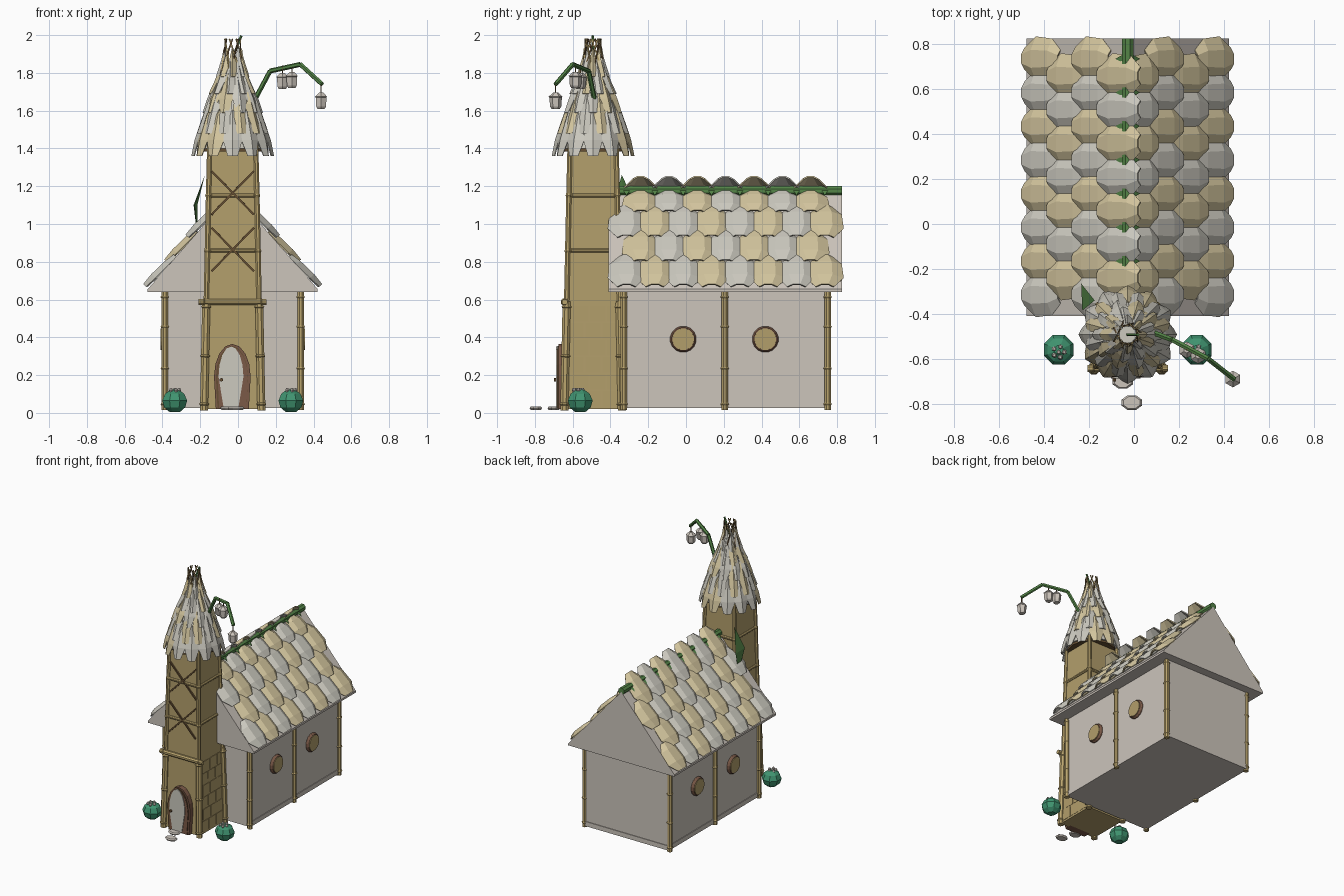
import bpy, math
from mathutils import Vector, Matrix

if "Cube" in bpy.data.objects:
    bpy.data.objects.remove(bpy.data.objects["Cube"])

def material(name, srgb):
    m = bpy.data.materials.new(name)
    m.diffuse_color = [*(((c + .055) / 1.055) ** 2.4 for c in srgb), 1]
    m.use_nodes = True
    m.node_tree.nodes["Principled BSDF"].inputs["Base Color"].default_value = m.diffuse_color
    return m

WALL = material("plaster", (.80, .77, .735))
PALE = material("pale_shingle", (.80, .79, .75))
CREAM = material("cream_shingle", (.83, .775, .62))
TAN = material("tan_clay", (.70, .62, .42))
BAMBOO = material("bamboo", (.73, .645, .43))
BROWN = material("brown_wood", (.48, .35, .28))
DARK = material("dark_wood", (.40, .31, .20))
GREEN = material("vine_green", (.33, .52, .28))
TEAL = material("bush_green", (.25, .58, .44))

def mesh(name, verts, faces, mats, idx=None):
    me = bpy.data.meshes.new(name)
    me.from_pydata([tuple(v) for v in verts], [], faces)
    for m in (mats if isinstance(mats, list) else [mats]):
        me.materials.append(m)
    if idx:
        me.polygons.foreach_set("material_index", idx)
    ob = bpy.data.objects.new(name, me)
    bpy.context.collection.objects.link(ob)
    return ob

def loft(name, rings, mat):
    """Closed skin through rings of equal point count."""
    n = len(rings[0])
    faces = [(r * n + i, r * n + (i + 1) % n, (r + 1) * n + (i + 1) % n, (r + 1) * n + i)
             for r in range(len(rings) - 1) for i in range(n)]
    faces += [tuple(reversed(range(n))), tuple(range((len(rings) - 1) * n, len(rings) * n))]
    return mesh(name, [v for r in rings for v in r], faces, mat)

def rod(name, p0, p1, profile, mat, sides=8):
    """Lathe along p0-p1; profile is (fraction, radius) pairs."""
    p0, p1 = Vector(p0), Vector(p1)
    q = (p1 - p0).to_track_quat('Z', 'Y')
    return loft(name, [[p0.lerp(p1, f) + q @ Vector((r * math.cos(2 * math.pi * (i + .5) / sides),
                r * math.sin(2 * math.pi * (i + .5) / sides), 0)) for i in range(sides)]
                for f, r in profile], mat)

def bamboo(name, p0, p1, r, joints=(.04, .5, .96)):
    prof = [(0, r)]
    for j in joints:
        prof += [(j - .012, r), (j, r * 1.25), (j + .012, r)]
    return rod(name, p0, p1, prof + [(1, r * .92)], BAMBOO)

def stick(name, p0, p1, r, mat, sides=5):
    return rod(name, p0, p1, [(0, r), (1, r)], mat, sides)

def box(name, lo, hi, mat):
    return loft(name, [[(lo[0], lo[1], z), (hi[0], lo[1], z), (hi[0], hi[1], z), (lo[0], hi[1], z)]
                       for z in (lo[2], hi[2])], mat)

def plate(name, pts, y0, y1, mat):
    """Outline of (x, z) points extruded along y."""
    return loft(name, [[(x, y, z) for x, z in pts] for y in (y1, y0)], mat)

# ---- Hall ----
CX, RIDGE, EAVE, HALF = -.028, 1.17, .645, .45
box("hall_walls", (-.385, -.33, .025), (.33, .76, .66), WALL)
box("base_trim", (-.39, -.325, .025), (.335, .765, .06), WALL)
gable = [(CX - HALF, .64), (CX + HALF, .64), (CX + HALF, .655), (CX, RIDGE), (CX - HALF, .655)]
plate("roof_gable", gable, -.41, .825, WALL)
for s in (-1, 1):
    x = CX + s * .36
    for y in (-.33, .205, .75):
        bamboo("hall_post", (x, y, .015), (x, y, .645), .019, (.05, .35, .7, .95))
    # round windows
    for y in (-.015, .42):
        rod("window_frame", (x - s * .02, y, .39), (x + s * .018, y, .39),
            [(0, .07), (.7, .07), (1, .062)], BROWN, 16)
        rod("window_pane", (x, y, .39), (x + s * .022, y, .39), [(0, .06), (1, .058)], TAN, 16)

# ---- Roof shingles, rows offset by half a shingle ----
def shingles(name, side):
    run = Vector((-side * HALF, 0, RIDGE - EAVE))
    up = run.normalized()
    nrm = Vector((side * up.z, 0, abs(up.x)))
    eave = Vector((CX + side * HALF, 0, EAVE))
    verts, faces, idx = [], [], []
    for row in range(4):
        count = 8 if row % 2 == 0 else 7
        length = .225 if row < 3 else (.16 if side > 0 else .255)
        base = eave + up * (.012 + row * .172)
        for i in range(count):
            y = .21 + (i - (count - 1) / 2) * .15
            # (along slope, half width, edge lift, centre lift)
            b = len(verts)
            for t, w, le, lc in ((0, .05, .022, .042), (.3, .1, .014, .044),
                                 (.75, .09, .006, .034), (1, .04, .004, .022)):
                for k, l in ((-1, le), (-.4, lc), (.4, lc), (1, le)):
                    p = base + up * (length * t) + nrm * l
                    verts.append((p.x, y + k * w, p.z))
            for r in range(3):
                for c in range(3):
                    a = b + r * 4 + c
                    f = (a, a + 1, a + 5, a + 4)
                    faces.append(f if side > 0 else f[::-1])
                    idx.append((i + row) % 2)
    ob = mesh(name, verts, faces, [PALE, CREAM], idx)
    mod = ob.modifiers.new("thickness", 'SOLIDIFY')
    mod.thickness = .008
shingles("shingles_right", 1)
shingles("shingles_left", -1)
stick("ridge_vine", (CX, -.36, 1.175), (CX, .825, 1.175), .027, GREEN, 8)
for i in range(8):
    for s in (-1, 1):
        y = -.315 + i * .15
        mesh("ridge_leaf", [(CX, y - .03, 1.2), (CX, y + .03, 1.2), (CX + s * .055, y, 1.15)],
             [(0, 1, 2)], GREEN)

# ---- Tower ----
TY, Z0, Z1 = -.492, .02, 1.42
def half(z):
    return .152 - .028 * (z - Z0) / (1.36 - Z0)
def corner(sx, sy, z, off=0):
    h = half(z) + off
    return Vector((CX + sx * h, TY + sy * h, z))
SQ = [(-1, -1), (1, -1), (1, 1), (-1, 1)]
loft("tower_body", [[corner(a, b, z) for a, b in SQ] for z in (Z0, Z1)], TAN)
for a, b in SQ:
    bamboo("tower_post_lower", corner(a, b, .012), corner(a, b, .59), .023, (.06, .5, .95))
    bamboo("tower_post_upper", corner(a, b, .58), corner(a, b, Z1), .015, (.33, .68))
for z in (.86, 1.15):
    for k in range(4):
        bamboo("tower_rail", corner(*SQ[k], z), corner(*SQ[(k + 1) % 4], z), .011, (.06, .94))
bamboo("front_beam", (CX - .18, TY - half(.59) - .01, .587), (CX + .18, TY - half(.59) - .01, .587),
       .017, (.08, .92))
for zc in (.865, 1.165):
    for s in (-1, 1):
        ends = [(CX + s * k * .112, TY - half(zc + k * .115) - .006, zc + k * .115) for k in (-1, 1)]
        stick("cross_brace", *ends, .0075, DARK, 4)
# thin stone courses on the lower sides
for s in (-1, 1):
    for row in range(6):
        z = .035 + row * .09
        for c in range(3):
            y = TY - .13 + c * .09 + (row % 2) * .025
            x = CX + s * (half(z) - .001)
            box("wall_stone", (min(x, x + s * .003), y, z), (max(x, x + s * .003), y + .08, z + .08), TAN)

# ---- Door ----
def arch(cx, w, z0, top, taper=.8):
    pts = [(cx - w * taper, z0), (cx + w * taper, z0)]
    return pts + [(cx + w * math.cos(a), z0 + (top - z0) * (.5 + .5 * math.sin(a)))
                  for a in [math.pi * i / 8 for i in range(9)]]
plate("door_frame", arch(-.03, .097, .02, .365, .9), -.675, -.62, BROWN)
plate("door_arch_trim", arch(-.032, .085, .022, .355, .9), -.68, -.63, DARK)
plate("door_panel_back", arch(-.028, .08, .024, .345, .9), -.682, -.63, BROWN)
plate("door", arch(-.037, .066, .03, .352, .6), -.687, -.63, PALE)
stick("door_knob", (-.088, -.7, .175), (-.088, -.68, .175), .01, DARK, 6)

# ---- Bell roof of layered petals ----
PROFILE = [(1.36, .205), (1.46, .188), (1.57, .152), (1.67, .122), (1.78, .075), (1.88, .048), (1.98, .038)]
def radius(z):
    for (za, ra), (zb, rb) in zip(PROFILE, PROFILE[1:]):
        if z <= zb:
            return ra + (rb - ra) * (z - za) / (zb - za)
    return PROFILE[-1][1]
def ring(r, z, n=12):
    return [(CX + r * math.cos(2 * math.pi * i / n), TY + r * math.sin(2 * math.pi * i / n), z)
            for i in range(n)]
loft("bell_core", [ring(radius(z) - .015, z) for z in (1.4, 1.48, 1.57, 1.67, 1.78, 1.86)], PALE)
loft("bell_underside", [ring(.17, z) for z in (1.385, 1.4)], DARK)
verts, faces, idx = [], [], []
for row, (zb, zt, n) in enumerate([(1.36, 1.6, 12), (1.48, 1.7, 12), (1.59, 1.8, 10),
                                   (1.69, 1.88, 9), (1.78, 1.93, 8)]):
    for i in range(n):
        ang, b = 2 * math.pi * (i + .5 * (row % 2)) / n, len(verts)
        for t, w in ((0, .5), (.35, 1.05), (.7, .85), (1, .3)):
            z = zb + (zt - zb) * t
            r = radius(z) + .008 * (1 - t)
            for k in (-1, 0, 1):
                a = ang + k * w * math.pi / n
                rr = r + (.006 if k == 0 else -.006)
                verts.append((CX + rr * math.cos(a), TY + rr * math.sin(a), z))
        for r in range(3):
            for c in range(2):
                a = b + r * 3 + c
                faces.append((a, a + 1, a + 4, a + 3))
                idx.append(1 if (i * 2 + row) % 5 in (1, 4) else 0)
petals = mesh("bell_petals", verts, faces, [PALE, CREAM], idx)
petals.modifiers.new("thickness", 'SOLIDIFY').thickness = .005
# woven crown
for i in range(7):
    for s in (-1, 1):
        a, c = 2 * math.pi * i / 7, 2 * math.pi * i / 7 + s * 1.1
        stick("crown_stick", (CX + .068 * math.cos(a), TY + .068 * math.sin(a), 1.80),
              (CX + .042 * math.cos(c), TY + .042 * math.sin(c), 1.98), .005, DARK if s > 0 else BAMBOO, 4)
stick("crown_sprout", (CX, TY, 1.88), (.018, TY, 1.997), .007, GREEN)

# ---- Vine arm with lanterns ----
VINE = [(.09, -.485, 1.66), (.17, -.515, 1.81), (.33, -.6, 1.845), (.445, -.69, 1.74)]
for p, q in zip(VINE, VINE[1:]):
    stick("vine_arm", p, q, .013, GREEN, 6)
for x, y, z in ((.44, -.69, 1.61), (.235, -.56, 1.715), (.285, -.585, 1.72)):
    rod("lantern", (x, y, z), (x, y, z + .085),
        [(0, .022), (.15, .03), (.7, .033), (.75, .037), (1, .014)], WALL, 6)
    stick("lantern_hook", (x, y, z + .08), (x, y, z + .125), .004, DARK, 4)

# ---- Climbing leaf on the tower's left ----
mesh("tower_leaf", [(-.175, -.34, 1.26), (-.235, -.265, 1.1), (-.23, -.385, 1.1), (-.215, -.33, .93),
                    (-.215, -.33, 1.1)],
     [(0, 4, 1), (0, 2, 4), (1, 4, 3), (2, 3, 4), (0, 1, 2), (1, 3, 2)], GREEN)

# ---- Bushes with berries, stepping stones ----
for x, y in ((-.335, -.56), (.28, -.56)):
    rod("bush", (x, y, .005), (x, y, .125),
        [(0, .03), (.2, .06), (.5, .071), (.8, .055), (1, .02)], TEAL, 8)
    for i in range(6):
        a = 2 * math.pi * i / 5
        r = .024 if i < 5 else 0
        bx, by = x + r * math.cos(a), y + r * math.sin(a) - .01
        rod("berry", (bx, by, .108), (bx, by, .132), [(0, .006), (.5, .012), (1, .006)], WALL, 6)
for x, y in ((-.05, -.7), (-.01, -.795)):
    stone = rod("stepping_stone", (0, 0, 0), (0, 0, .018), [(0, .035), (.5, .042), (1, .034)], WALL, 8)
    stone.matrix_world = Matrix.Translation((x, y, .016)) @ Matrix.Diagonal((1.15, .85, 1, 1))
